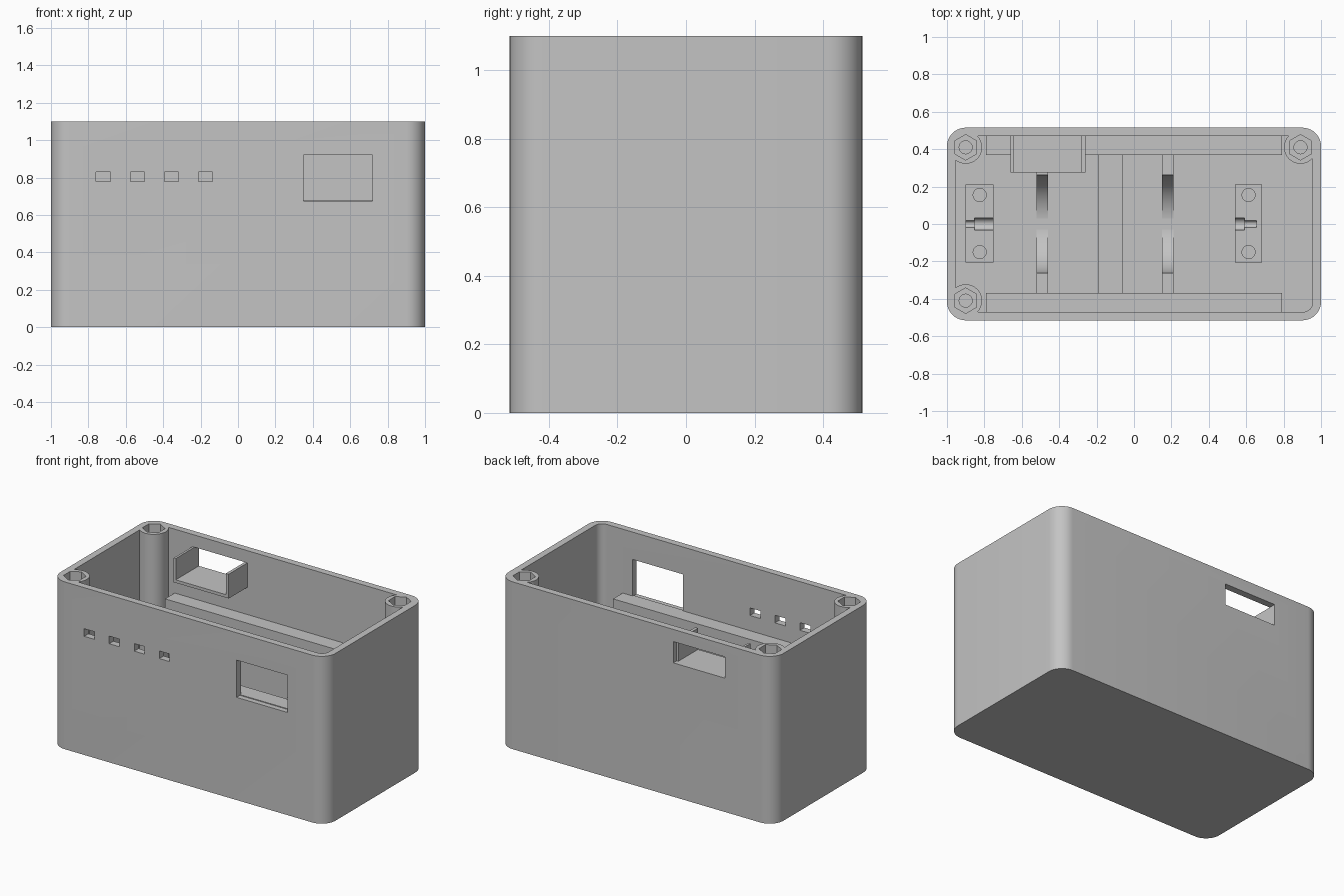
import bpy, bmesh, math
from mathutils import Matrix

if "Cube" in bpy.data.objects:
    bpy.data.objects.remove(bpy.data.objects["Cube"], do_unlink=True)

grey = bpy.data.materials.new("plain_grey")
grey.use_nodes = True
COLOUR = (0.55, 0.55, 0.55, 1)
grey.diffuse_color = COLOUR
grey.node_tree.nodes["Principled BSDF"].inputs["Base Color"].default_value = COLOUR

WALL, FLOOR, TOP = 0.045, 0.05, 1.10
HX, HY = 1.0, 0.515
AXIS = 0.31          # height of the cradle axis


def make(name, bm):
    bmesh.ops.recalc_face_normals(bm, faces=bm.faces)
    mesh = bpy.data.meshes.new(name)
    bm.to_mesh(mesh)
    bm.free()
    obj = bpy.data.objects.new(name, mesh)
    bpy.context.collection.objects.link(obj)
    mesh.materials.append(grey)
    return obj


def prism(name, points, z0, z1):
    """Extrude an outline straight up."""
    bm = bmesh.new()
    face = bm.faces.new([bm.verts.new((x, y, z0)) for x, y in points])
    top = bmesh.ops.extrude_face_region(bm, geom=[face])["geom"]
    verts = [v for v in top if isinstance(v, bmesh.types.BMVert)]
    bmesh.ops.translate(bm, verts=verts, vec=(0, 0, z1 - z0))
    return make(name, bm)


def box(name, x0, x1, y0, y1, z0, z1):
    return prism(name, [(x0, y0), (x1, y0), (x1, y1), (x0, y1)], z0, z1)


def circle(x, y, r, n=32, turn=0.0):
    return [(x + r * math.cos(turn + math.tau * i / n),
             y + r * math.sin(turn + math.tau * i / n)) for i in range(n)]


def rounded(hx, hy, r, steps=10):
    pts = []
    for k, (sx, sy) in enumerate([(1, 1), (-1, 1), (-1, -1), (1, -1)]):
        for i in range(steps + 1):
            a = math.pi / 2 * (k + i / steps)
            pts.append((sx * (hx - r) + r * math.cos(a), sy * (hy - r) + r * math.sin(a)))
    return pts


def rod(name, x0, x1, z, r, n=48):
    """Cylinder lying along x at y = 0."""
    bm = bmesh.new()
    bmesh.ops.create_cone(bm, cap_ends=True, segments=n, radius1=r, radius2=r, depth=x1 - x0,
                          matrix=Matrix.Translation(((x0 + x1) / 2, 0, z))
                          @ Matrix.Rotation(math.pi / 2, 4, 'Y'))
    return make(name, bm)


def combine(target, other, operation='DIFFERENCE'):
    mod = target.modifiers.new("combine", 'BOOLEAN')
    mod.operation, mod.solver, mod.object = operation, 'EXACT', other
    bpy.context.view_layer.objects.active = target
    bpy.ops.object.modifier_apply(modifier=mod.name)
    bpy.data.objects.remove(other, do_unlink=True)


# Open case with rounded corners
case = prism("case", rounded(HX, HY, 0.1), 0, TOP)
combine(case, prism("cavity", rounded(HX - WALL, HY - WALL, 0.05), FLOOR, TOP + 0.1))

# Three corner posts with nut pockets and screw holes
posts = [(-0.9, 0.41), (-0.9, -0.41), (0.89, 0.41)]
for x, y in posts:
    combine(case, prism("post", circle(x, y, 0.088), FLOOR / 2, TOP), 'UNION')
for x, y in posts:
    combine(case, prism("nut_pocket", circle(x, y, 0.068, 6, math.pi / 2), TOP - 0.08, TOP + 0.1))
    combine(case, prism("screw_hole", circle(x, y, 0.035, 20), TOP - 0.4, TOP))

# Front display window, four indicator slots and rear connector opening
combine(case, box("display_window", 0.35, 0.72, -0.6, -0.42, 0.675, 0.92))
for i in range(4):
    x = -0.72 + 0.182 * i
    combine(case, box("slot", x - 0.038, x + 0.038, -0.6, -0.42, 0.78, 0.83))
combine(case, box("connector_opening", -0.645, -0.268, 0.42, 0.6, 0.88, 1.02))

# Connector shelf behind the rear opening
parts = [case,
         box("shelf_floor", -0.66, -0.26, 0.275, 0.48, 0.86, 0.88),
         box("shelf_right_side", -0.66, -0.645, 0.275, 0.48, 0.86, 1.02),
         box("shelf_left_side", -0.28, -0.26, 0.275, 0.48, 0.86, 1.02)]

# Board ledges along both long walls
for side, s in (("front", -1), ("back", 1)):
    y0, y1 = sorted((s * 0.37, s * 0.48))
    parts.append(box(side + "_ledge", -0.79, 0.79, y0, y1, 0.62, 0.68))

# Curved cradle ribs and the low strip between them
for side, x in (("right", -0.49), ("left", 0.18)):
    rib = box(side + "_cradle_rib", x - 0.03, x + 0.03, -0.48, 0.48, FLOOR / 2, AXIS)
    combine(rib, rod("cradle_cut", x - 0.1, x + 0.1, AXIS, 0.262, 64))
    parts.append(rib)
parts.append(box("floor_strip", -0.19, -0.06, -0.48, 0.48, FLOOR / 2, FLOOR + 0.02))

# Bearing blocks with a stepped shaft groove and two screw holes
blocks = [("right", -0.9, -0.75, (-0.95, -0.85), (-0.852, -0.7)),
          ("left", 0.54, 0.685, (0.59, 0.655), (0.5, 0.592))]
for side, x0, x1, narrow, wide in blocks:
    block = box(side + "_bearing_block", x0, x1, -0.205, 0.21, FLOOR / 2, AXIS)
    combine(block, rod("narrow_groove", *narrow, AXIS, 0.018, 24))
    combine(block, rod("wide_groove", *wide, AXIS, 0.033, 24))
    for y in (-0.15, 0.155):
        combine(block, prism("hole", circle((x0 + x1) / 2, y, 0.035, 24), FLOOR + 0.02, AXIS + 0.1))
    parts.append(block)

# Smooth curved walls, keep edges crisp
for obj in parts:
    bpy.ops.object.select_all(action='DESELECT')
    obj.select_set(True)
    bpy.context.view_layer.objects.active = obj
    bpy.ops.object.shade_smooth_by_angle(angle=math.radians(30))
